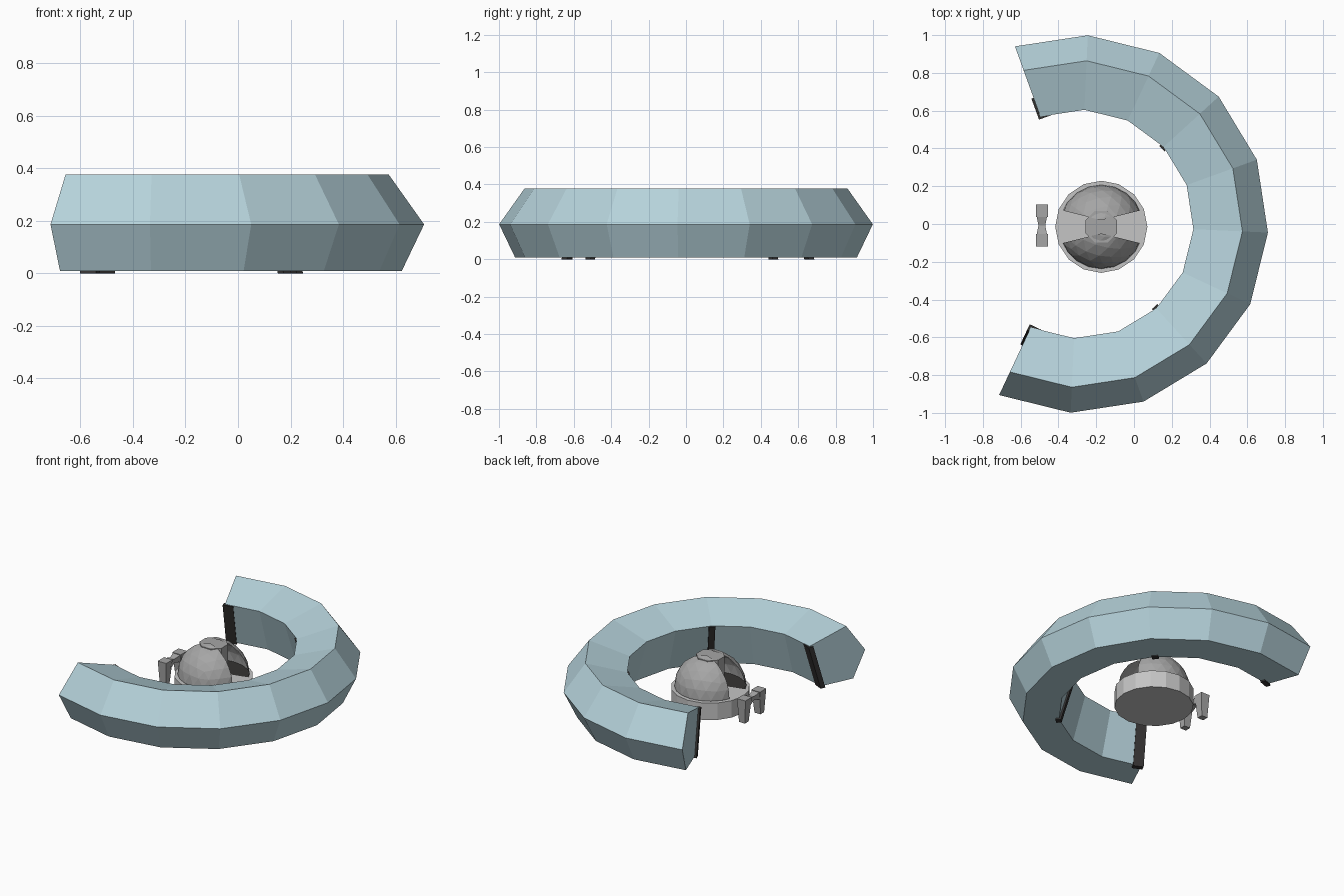
import bpy, bmesh, math
from mathutils import Vector

if "Cube" in bpy.data.objects:
    bpy.data.objects.remove(bpy.data.objects["Cube"])

def material(name, rgb):
    m = bpy.data.materials.new(name)
    m.diffuse_color = (*rgb, 1)
    m.use_nodes = True
    m.node_tree.nodes["Principled BSDF"].inputs["Base Color"].default_value = m.diffuse_color
    return m

BLUE = material("pale blue", (0.47, 0.65, 0.71))
LIGHT = material("light grey", (0.56, 0.56, 0.56))
GREY = material("mid grey", (0.38, 0.38, 0.38))
DARK = material("dark grey", (0.035, 0.033, 0.032))

def finish(bm, name, mats):
    bmesh.ops.recalc_face_normals(bm, faces=bm.faces[:])
    me = bpy.data.meshes.new(name)
    bm.to_mesh(me)
    bm.free()
    ob = bpy.data.objects.new(name, me)
    for m in mats:
        me.materials.append(m)
    bpy.context.collection.objects.link(ob)
    return ob

def loft(bm, sections, closed_ends=True):
    """Join equal-length cross-sections into a solid."""
    rows = [[bm.verts.new(p) for p in s] for s in sections]
    n = len(rows[0])
    for a, b in zip(rows, rows[1:]):
        for i in range(n):
            j = (i + 1) % n
            bm.faces.new((a[i], a[j], b[j], b[i]))
    if closed_ends:
        bm.faces.new(rows[0])
        bm.faces.new(rows[-1])

CX = -0.29                     # centre of the curved sofa
STEP = 22.5
START = -115.1

def polar(r, z, deg, t=0.0):
    a = math.radians(deg)
    return Vector((CX + r * math.cos(a) - t * math.sin(a),
                   r * math.sin(a) + t * math.cos(a), z))

# curved body: five-sided section swept through ten segments
profile = [(0.605, 0.30), (0.865, 0.377), (1.0, 0.187), (0.915, 0.01), (0.69, 0.01)]
bm = bmesh.new()
loft(bm, [[polar(r, z, START + STEP * i) for r, z in profile] for i in range(11)])
finish(bm, "curved_body", [BLUE])

# dark ribs on the inner wall: both ends and two joints
ribs = [(0, -0.012, 0.055), (3, -0.02, 0.02), (7, -0.02, 0.02), (10, -0.055, 0.012)]
rib_profile = [(0.592, 0.297), (0.625, 0.297), (0.71, 0.0), (0.677, 0.0)]
for k, (i, t0, t1) in enumerate(ribs):
    bm = bmesh.new()
    loft(bm, [[polar(r, z, START + STEP * i, t) for r, z in rib_profile] for t in (t0, t1)])
    finish(bm, "inner_rib_%d" % (k + 1), [DARK])

# round base under the dome
DX, DY, BASE_TOP = -0.173, -0.015, 0.13

def disc(name, r, z0, z1, n, mat, turn=0.0):
    bm = bmesh.new()
    loft(bm, [[(DX + r * math.cos(turn + math.tau * i / n),
                DY + r * math.sin(turn + math.tau * i / n), z) for i in range(n)]
              for z in (z0, z1)])
    return finish(bm, name, [mat])

disc("dome_base", 0.244, 0.015, BASE_TOP, 16, LIGHT)
disc("dome_core", 0.09, BASE_TOP - 0.01, 0.345, 8, GREY, math.pi / 8)

# two faceted dome halves, with a bow-tie gap along x between them
def cut(bm, co, no):
    geom = bm.verts[:] + bm.edges[:] + bm.faces[:]
    res = bmesh.ops.bisect_plane(bm, geom=geom, plane_co=co, plane_no=no, clear_inner=True)
    edges = [e for e in res["geom_cut"] if isinstance(e, bmesh.types.BMEdge)]
    new = bmesh.ops.holes_fill(bm, edges=edges, sides=0)["faces"]
    for f in new:
        f.material_index = 1

for side in (-1, 1):
    for end in (-1, 1):
        bm = bmesh.new()
        bmesh.ops.create_icosphere(bm, subdivisions=3, radius=0.222)
        cut(bm, (0, 0, -0.005), (0, 0, 1))
        cut(bm, (0, 0, 0), (end, 0, 0))
        cut(bm, (0, 0.035 * side, 0), (-0.25 * end, side, 0))
        bmesh.ops.translate(bm, verts=bm.verts[:], vec=(DX, DY, 0.138))
        finish(bm, "dome_shell_%s_%s" % ("back" if side > 0 else "front",
                                         "right" if end > 0 else "left"), [GREY, DARK])

# small bracket beside the dome: two tapered legs and a pinched bar
BX, BY = -0.488, -0.008
for side in (-1, 1):
    bm = bmesh.new()
    sections = []
    for z, hx, hy, cy in ((0.01, 0.022, 0.02, 0.083), (0.17, 0.032, 0.034, 0.078)):
        sections.append([(BX + sx * hx, BY + side * cy + sy * hy, z)
                         for sx, sy in ((-1, -1), (1, -1), (1, 1), (-1, 1))])
    loft(bm, sections)
    finish(bm, "bracket_leg_" + ("back" if side > 0 else "front"), [GREY])

bm = bmesh.new()
loft(bm, [[(BX + sx * hx, BY + y, z) for sx, z in ((-1, z0), (1, z0), (1, z1), (-1, z1))]
          for y, hx, z0, z1 in ((-0.06, 0.03, 0.115, 0.17), (0, 0.018, 0.13, 0.155),
                                (0.06, 0.03, 0.115, 0.17))])
finish(bm, "bracket_bar", [GREY])
